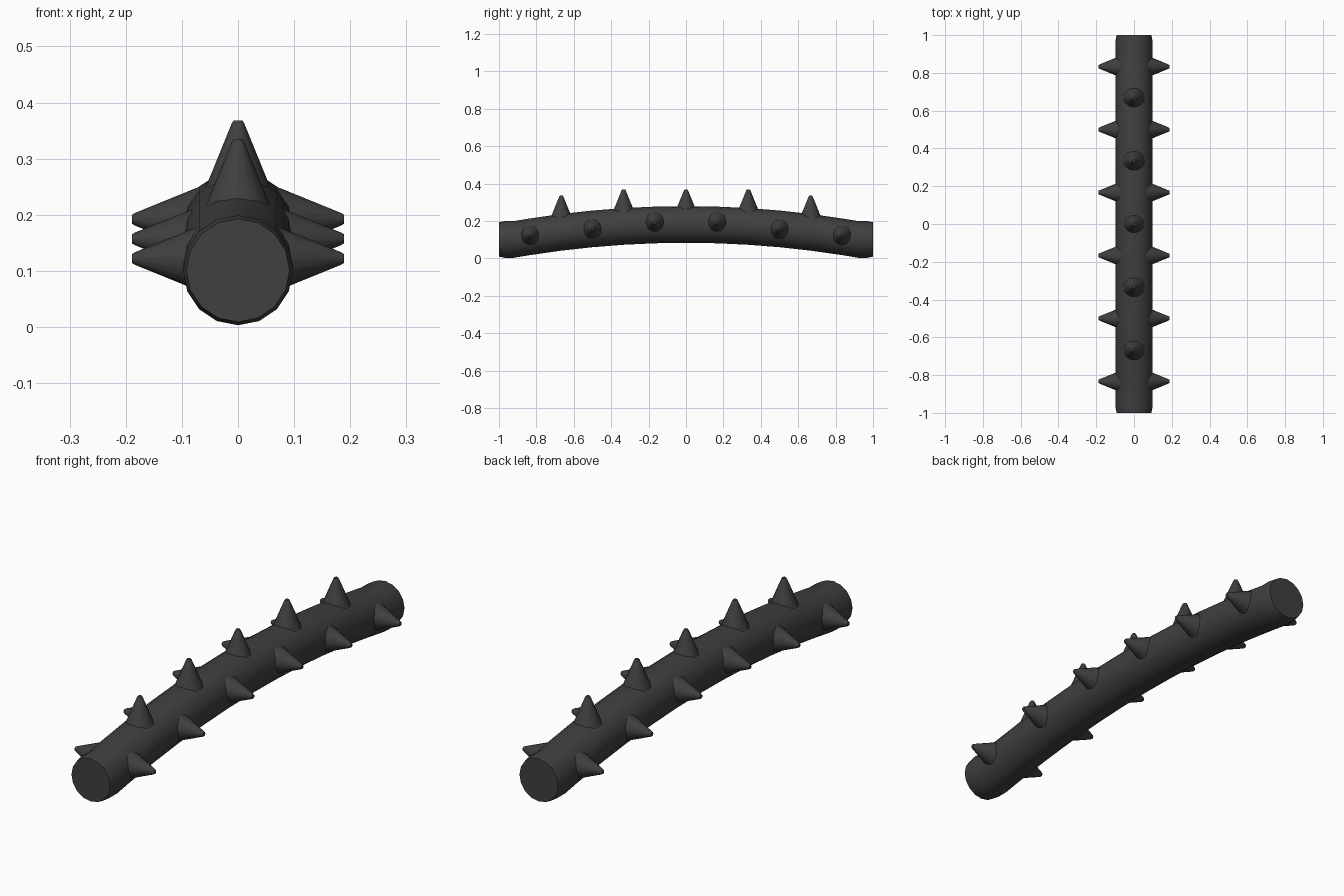
import bpy, bmesh, math
from mathutils import Matrix, Vector

cube = bpy.data.objects.get("Cube")
if cube:
    bpy.data.objects.remove(cube, do_unlink=True)

# One dark rubber-like colour
dark = bpy.data.materials.new("charcoal")
dark.use_nodes = True
COLOR = (0.05, 0.05, 0.05, 1)
dark.diffuse_color = COLOR
dark.node_tree.nodes["Principled BSDF"].inputs["Base Color"].default_value = COLOR

SIDES = 16


def lathe(name, rings, matrix=Matrix.Identity(4)):
    """Closed round body along local z from (centre, radius) rings."""
    bm = bmesh.new()
    loops = []
    for centre, radius in rings:
        loops.append([bm.verts.new(Vector(centre) + radius * Vector((
            math.cos(math.tau * i / SIDES), math.sin(math.tau * i / SIDES), 0)))
            for i in range(SIDES)])
    for low, high in zip(loops, loops[1:]):
        for i in range(SIDES):
            j = (i + 1) % SIDES
            bm.faces.new((low[i], low[j], high[j], high[i]))
    bm.faces.new(loops[0][::-1])
    bm.faces.new(loops[-1])
    bm.transform(matrix)
    bmesh.ops.recalc_face_normals(bm, faces=bm.faces)
    mesh = bpy.data.meshes.new(name)
    bm.to_mesh(mesh)
    bm.free()
    mesh.materials.append(dark)
    obj = bpy.data.objects.new(name, mesh)
    bpy.context.collection.objects.link(obj)
    bpy.ops.object.select_all(action='DESELECT')
    obj.select_set(True)
    bpy.context.view_layer.objects.active = obj
    bpy.ops.object.shade_smooth_by_angle(angle=math.radians(30))
    return obj


def arch(y):
    """Height of the bar's centre line."""
    return 0.181 - 0.08 * min(1, abs(y) / 0.92) ** 2


# Arched bar with slightly chamfered ends
stations = [-1, -0.97, -0.92] + [k / 6 for k in range(-5, 6)] + [0.92, 0.97, 1]
along_y = Matrix.Rotation(-math.pi / 2, 4, 'X')
bar_rings = [((0, -arch(y), y), 0.092 if abs(y) == 1 else 0.098) for y in stations]
lathe("arched_bar", bar_rings, along_y)


def spike(name, tip, turn):
    """Blunt cone whose tip points along the turned z axis."""
    rings = [((0, 0, -0.135), 0.064), ((0, 0, -0.006), 0.0115), ((0, 0, 0), 0.008)]
    lathe(name, rings, Matrix.Translation(tip) @ Matrix.Rotation(turn, 4, 'Y'))


# Row of spikes along the top
for n, k in enumerate(range(-2, 3)):
    y = k / 3
    spike(f"top_spike_{n + 1}", (0, y, 0.335 if abs(k) == 2 else 0.368), 0)

# Rows of spikes on both sides, between the top ones
for side, label in ((1, "left"), (-1, "right")):
    for n, k in enumerate(range(-5, 6, 2)):
        y = k / 6
        tip_z = 0.192 - 0.035 * (abs(k) - 1) / 2
        spike(f"{label}_spike_{n + 1}", (side * 0.189, y, tip_z), side * math.pi / 2)
